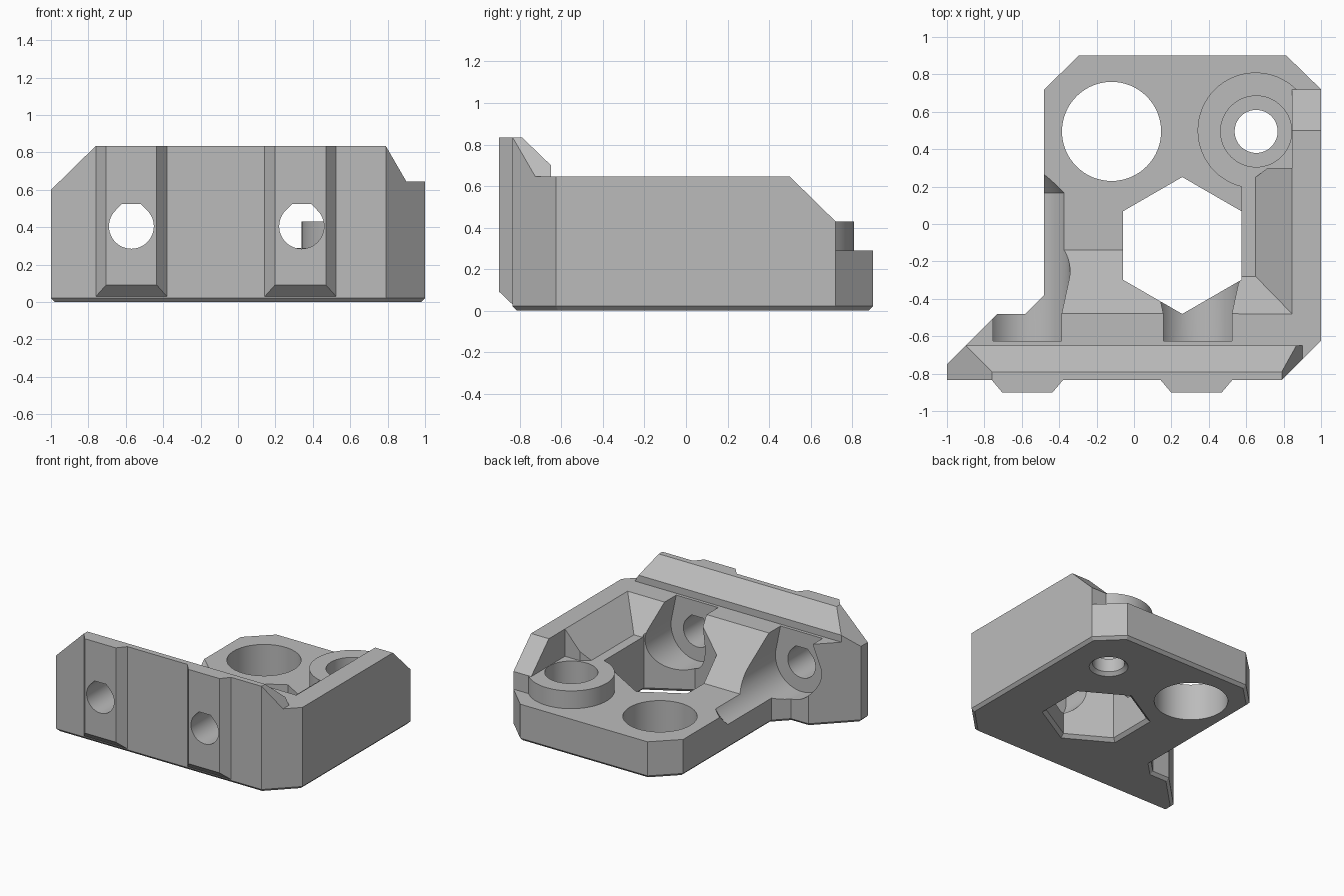
import bpy, bmesh, math
from mathutils import Vector

if "Cube" in bpy.data.objects:
    bpy.data.objects.remove(bpy.data.objects["Cube"])

grey = bpy.data.materials.new("light grey")
grey.diffuse_color = (0.5, 0.5, 0.5, 1)
grey.use_nodes = True
grey.node_tree.nodes["Principled BSDF"].inputs["Base Color"].default_value = grey.diffuse_color


def finish(name, bm, helper=True):
    bmesh.ops.recalc_face_normals(bm, faces=bm.faces)
    mesh = bpy.data.meshes.new(name)
    bm.to_mesh(mesh)
    bm.free()
    mesh.materials.append(grey)
    ob = bpy.data.objects.new(name, mesh)
    bpy.context.collection.objects.link(ob)
    ob.hide_render = helper
    return ob


def hull(name, points):
    bm = bmesh.new()
    for p in points:
        bm.verts.new(p)
    res = bmesh.ops.convex_hull(bm, input=bm.verts)
    junk = {g for g in res["geom_interior"] + res["geom_unused"]
            if isinstance(g, bmesh.types.BMVert)}
    bmesh.ops.delete(bm, geom=list(junk), context="VERTS")
    bmesh.ops.dissolve_limit(bm, angle_limit=0.002, verts=bm.verts, edges=bm.edges)
    return finish(name, bm)


def prism(name, outline, axis, lo, hi, chamfer=0, helper=True):
    """Extrude a 2D outline along an axis; chamfer the low end."""
    def place(a, b, c):
        return {"x": (c, a, b), "y": (a, c, b), "z": (a, b, c)}[axis]
    bm = bmesh.new()
    face = bm.faces.new([bm.verts.new(place(a, b, lo)) for a, b in outline])
    low_edges = list(face.edges)
    ext = bmesh.ops.extrude_face_region(bm, geom=[face], use_keep_orig=True)
    step = Vector(place(0, 0, hi - lo))
    for g in ext["geom"]:
        if isinstance(g, bmesh.types.BMVert):
            g.co += step
    bmesh.ops.recalc_face_normals(bm, faces=bm.faces)
    if chamfer:
        bmesh.ops.bevel(bm, geom=low_edges, offset=chamfer, segments=1, affect="EDGES")
    return finish(name, bm, helper)


def circle(cx, cy, r, n=64, turn=0.0):
    return [(cx + r * math.cos(turn + math.tau * i / n),
             cy + r * math.sin(turn + math.tau * i / n)) for i in range(n)]


def combine(ob, op):
    mod = body.modifiers.new(op.title(), "BOOLEAN")
    mod.operation, mod.solver, mod.object = op, "EXACT", ob
    bpy.context.view_layer.objects.active = body
    bpy.ops.object.modifier_apply(modifier=mod.name)
    bpy.data.objects.remove(ob)


def cut(ob):
    combine(ob, "DIFFERENCE")


def add(ob):
    combine(ob, "UNION")


# Bracket body: full outline with a chamfered foot
body = prism("bracket_body",
             [(-1, -.835), (.79, -.835), (1, -.625), (1, .72), (.815, .9), (-.295, .9),
              (-.48, .72), (-.48, -.38), (-.58, -.48), (-.73, -.48), (-1, -.75)],
             "z", 0, .835, .022, helper=False)

# Front ridge: sloping back and slanted ends
cut(prism("ridge_back", [(-.65, .645), (-.65, .70), (-.79, .835), (-.79, 1), (1.1, 1),
                         (1.1, .645)], "x", -1.2, 1.2))
cut(prism("ridge_right_end", [(.79, .835), (.9, .645), (1.1, .645), (1.1, .95), (.723, .95)],
          "y", -1, 0))
cut(prism("ridge_left_end", [(-1.1, .502), (-.643, .95), (-1.1, .95)], "y", -1.1, 0))

# Main cavity above the base plate, with sloped front wall
cut(prism("main_cavity", [(-.494, .66), (-.14, .29), (1.1, .29), (1.1, .66)], "x", -1.1, .575))
cut(prism("rear_cavity", [(.56, .72), (1.1, .72), (1.1, 1), (.56, 1)], "z", .29, .7))
cut(prism("boss_cavity", [(.56, .3), (.845, .3), (.845, .73), (.56, .73)], "z", .29, .7))

# Raised side shelf with sloped walls
cut(hull("shelf_cavity", [(.56, -.28, .43), (.65, -.28, .43), (.65, .25, .43), (.56, .25, .43),
                          (.56, -.494, .66), (.8586, -.494, .66), (.8586, .41, .66),
                          (.56, .25, .66)]))
cut(prism("shelf_rear", [(.56, .24), (.65, .25), (.845, .4), (.845, .8), (.56, .8)],
          "z", .43, .7))
cut(prism("side_wall_slope", [(.4853, .66), (.72, .43), (.8, .43), (.8, .66)], "x", .8, 1.1))

# Round screw boss
add(prism("screw_boss", circle(.65, .5, .31), "z", .2, .43))

# Front locating pads
for x0, x1 in ((-.76, -.38), (.143, .525)):
    pts = [(x, y, z) for x in (x0, x1) for y, z0 in ((-.82, .03), (-.835, .03))
           for z in (z0, .835)]
    pts += [(x, -.9, z) for x in (x0 + .055, x1 - .055) for z in (.092, .835)]
    add(hull("locating_pad", pts))

# Cross bores: teardrop screw holes and open-topped head channels
for cx, y_end, taper in ((-.57, .165, True), (.34, 0, False)):
    tear = circle(cx, .405, .12, 48) + [(cx - .05, .525), (cx + .05, .525)]
    cut(hull("screw_hole", [(x, y, z) for x, z in tear for y in (-1, -.5)]))
    r = .228
    k = r * math.sqrt(.5)
    chan = [(x, z) for x, z in circle(cx, .405, r) if z < .405 + k - .001]
    chan += [(cx + s * k, z) for s in (-1, 1) for z in (.405 + k, .75)]
    pts = [(x, y, z) for x, z in chan for y in (-.625, y_end)]
    if taper:
        pts += [(cx + (x - cx) * .6, y_end + .11, .405 + (z - .405) * .6) for x, z in chan]
    cut(hull("head_channel", pts))

# Hexagonal window, chamfered at the bottom
hexagon = circle(.258, -.115, .366, 6, math.pi / 6)
cut(prism("hex_window", hexagon, "z", -.1, .9))
cut(hull("hex_chamfer", [(x, y, .025) for x, y in hexagon] +
         [(x, y, -.01) for x, y in circle(.258, -.115, .406, 6, math.pi / 6)]))

# Vertical holes
cut(prism("large_hole", circle(-.12, .495, .265), "z", -.1, .6))
cut(prism("boss_hole", circle(.653, .495, .115, 48), "z", -.1, .6))
cut(prism("boss_counterbore", circle(.653, .495, .19), "z", .13, .6))
cut(hull("boss_hole_chamfer", [(x, y, .025) for x, y in circle(.653, .495, .115, 48)] +
         [(x, y, -.01) for x, y in circle(.653, .495, .15, 48)]))

# Smooth the round walls, keep the edges crisp
body.select_set(True)
bpy.context.view_layer.objects.active = body
bpy.ops.object.shade_smooth_by_angle(angle=math.radians(20))
